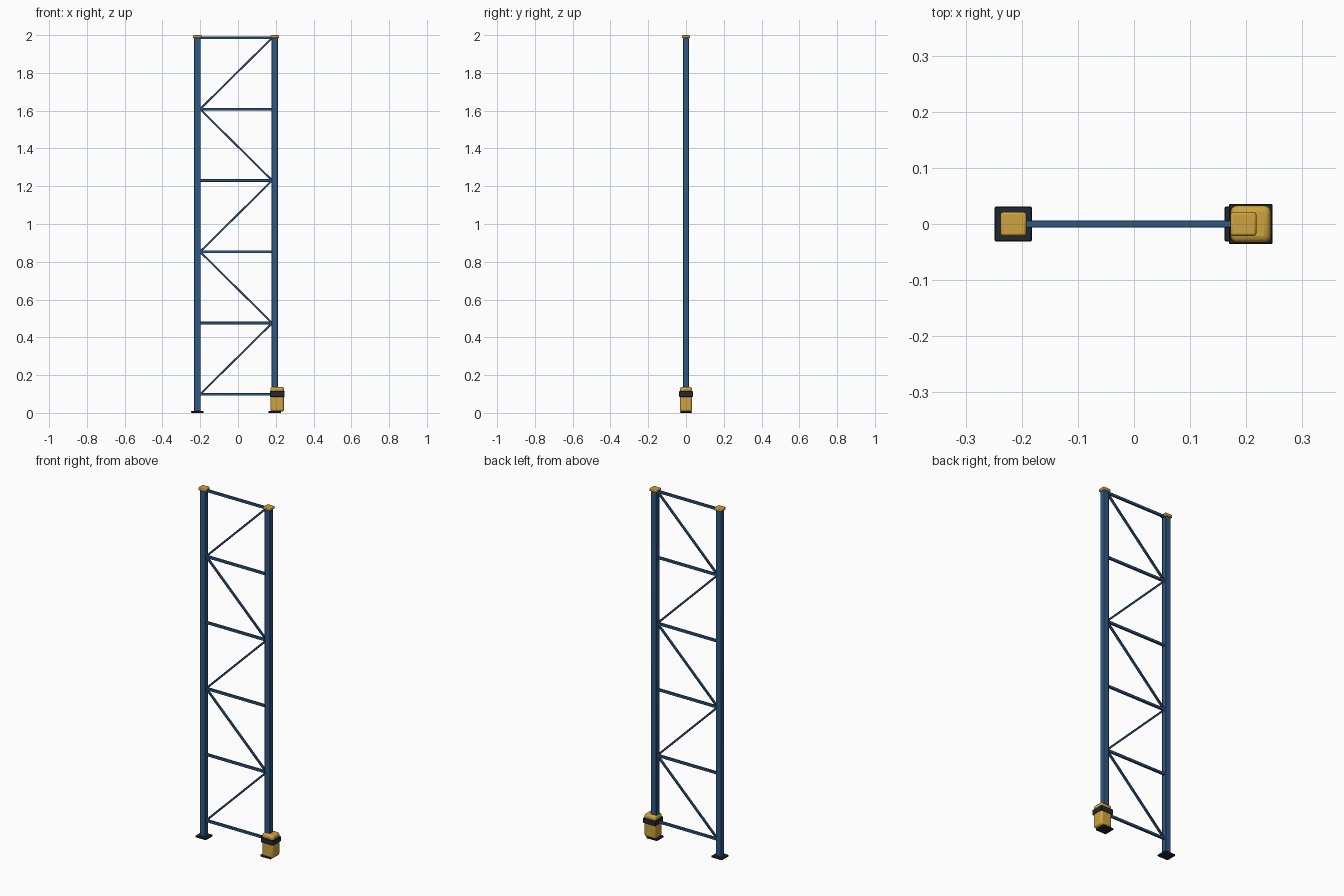
import bpy
import math
from mathutils import Vector

cube = bpy.data.objects.get("Cube")
if cube:
    bpy.data.objects.remove(cube, do_unlink=True)


def material(name, rgb):
    mat = bpy.data.materials.new(name)
    mat.use_nodes = True
    mat.diffuse_color = (*rgb, 1)
    mat.node_tree.nodes["Principled BSDF"].inputs["Base Color"].default_value = (*rgb, 1)
    return mat


BLUE = material("blue steel", (0.03, 0.1, 0.23))
YELLOW = material("safety yellow", (0.62, 0.37, 0.05))
DARK = material("dark steel", (0.015, 0.019, 0.03))


def box(name, centre, size, mat, bevel=0.0, segments=1, angle=0.0):
    """Bevelled box, turned in the frame's plane by angle."""
    bpy.ops.mesh.primitive_cube_add(size=1, location=centre)
    obj = bpy.context.object
    obj.name = name
    obj.scale = size
    bpy.ops.object.transform_apply(location=False, rotation=False, scale=True)
    obj.rotation_euler.y = angle
    obj.data.materials.append(mat)
    if bevel:
        mod = obj.modifiers.new("Bevel", "BEVEL")
        mod.width = bevel
        mod.segments = segments
        bpy.ops.object.shade_smooth_by_angle(angle=math.radians(35))
    return obj


def brace(name, start, end, thickness):
    """Square bar between two points of the frame's plane."""
    a, b = Vector(start), Vector(end)
    d = b - a
    box(name, (a + b) / 2, (d.length, 0.013, thickness), BLUE, 0.0015, 1,
        -math.atan2(d.z, d.x))


LEFT, RIGHT = -0.215, 0.195

# Posts with foot plates and top caps
for side, x in (("right", LEFT), ("left", RIGHT)):
    box(side + "_post", (x, 0, 0.995), (0.034, 0.03, 1.98), BLUE, 0.003, 2)
    box(side + "_foot_plate", (x, 0, 0.005), (0.067, 0.062, 0.01), DARK, 0.002)
    box(side + "_cap", (x, 0, 1.992), (0.046, 0.042, 0.016), YELLOW, 0.004, 2)

# Horizontal braces and zigzag diagonals
levels = [0.098 + 0.3775 * i for i in range(6)]
ends = (LEFT + 0.014, RIGHT - 0.014)
for i, z in enumerate(levels):
    brace(f"horizontal_brace_{i + 1}", (ends[0], 0, z), (ends[1], 0, z), 0.014)
for i, (low, high) in enumerate(zip(levels, levels[1:])):
    a, b = (ends[0], ends[1]) if i % 2 == 0 else (ends[1], ends[0])
    if a > b:
        brace(f"diagonal_brace_{i + 1}", (b, 0, high), (a, 0, low), 0.01)
    else:
        brace(f"diagonal_brace_{i + 1}", (a, 0, low), (b, 0, high), 0.01)

# Impact guard with its strap around the left post
box("post_guard", (0.208, 0, 0.0725), (0.072, 0.066, 0.131), YELLOW, 0.012, 3)
box("guard_strap", (0.208, 0, 0.1), (0.078, 0.072, 0.03), DARK, 0.002)
